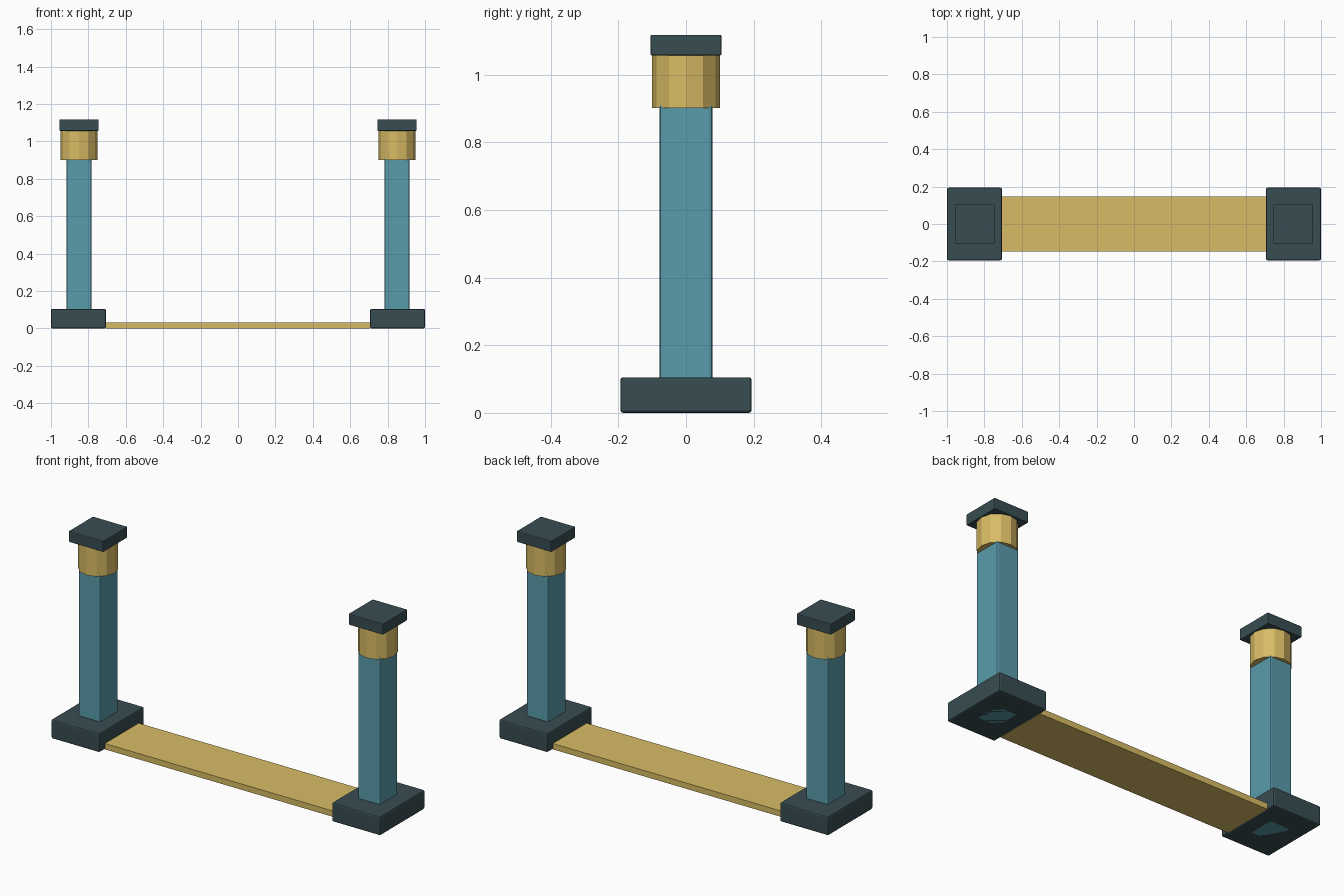
import bpy
import bmesh

if "Cube" in bpy.data.objects:
    bpy.data.objects.remove(bpy.data.objects["Cube"])


def material(name, rgb):
    m = bpy.data.materials.new(name)
    m.diffuse_color = (*rgb, 1)
    m.use_nodes = True
    m.node_tree.nodes["Principled BSDF"].inputs["Base Color"].default_value = m.diffuse_color
    return m


SLATE = material("slate", (0.04, 0.075, 0.085))
TEAL = material("teal", (0.10, 0.33, 0.41))
GOLD = material("gold", (0.69, 0.50, 0.13))


def finish(name, bm, mat):
    mesh = bpy.data.meshes.new(name)
    bm.to_mesh(mesh)
    bm.free()
    mesh.materials.append(mat)
    ob = bpy.data.objects.new(name, mesh)
    bpy.context.collection.objects.link(ob)
    return ob


def box(name, x, size_x, size_y, z0, z1, mat, bevel=0.0):
    bm = bmesh.new()
    bmesh.ops.create_cube(bm, size=1)
    bmesh.ops.scale(bm, vec=(size_x, size_y, z1 - z0), verts=bm.verts)
    ob = finish(name, bm, mat)
    ob.location = (x, 0, (z0 + z1) / 2)
    if bevel:
        mod = ob.modifiers.new("bevel", "BEVEL")
        mod.width = bevel
        mod.segments = 2
    return ob


def prism(name, x, radius, z0, z1, sides, mat):
    bm = bmesh.new()
    bmesh.ops.create_cone(bm, cap_ends=True, segments=sides,
                          radius1=radius, radius2=radius, depth=z1 - z0)
    ob = finish(name, bm, mat)
    ob.location = (x, 0, (z0 + z1) / 2)
    return ob


# Two matching pillars
for side, s in (("left", -1), ("right", 1)):
    box(side + "_base", s * 0.853, 0.294, 0.388, 0, 0.105, SLATE, 0.008)
    box(side + "_post", s * 0.85, 0.134, 0.156, 0, 0.912, TEAL, 0.008)
    prism(side + "_collar", s * 0.85, 0.1, 0.901, 1.058, 12, GOLD)
    box(side + "_cap", s * 0.85, 0.21, 0.21, 1.057, 1.118, SLATE, 0.004)

# Flat plank joining the two bases
box("threshold_plank", 0, 1.414, 0.294, 0.001, 0.033, GOLD)
